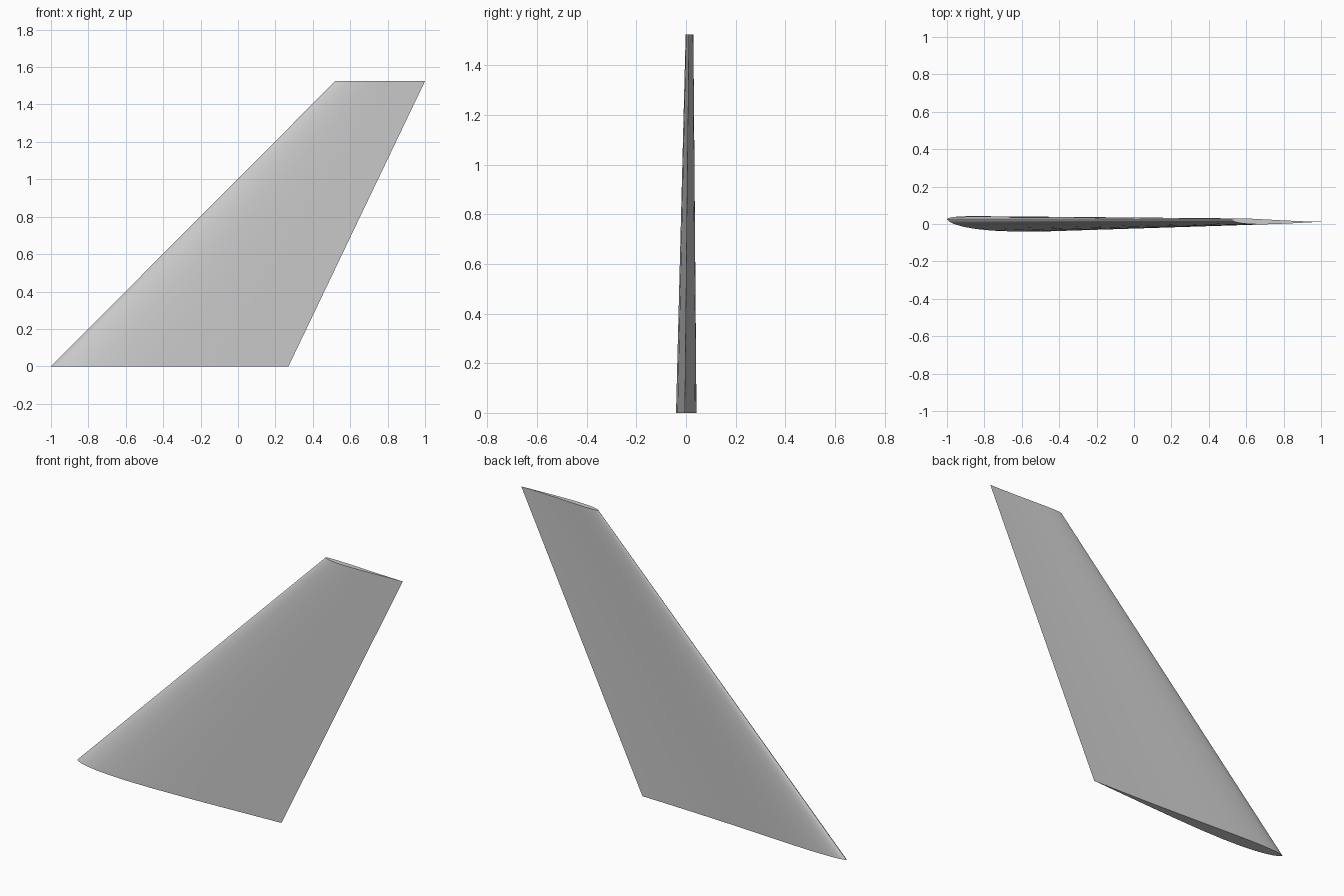
import bpy
import bmesh
from mathutils import Vector

cube = bpy.data.objects.get("Cube")
if cube:
    bpy.data.objects.remove(cube)

# Plain grey skin
grey = bpy.data.materials.new("grey")
grey.use_nodes = True
colour = (0.6, 0.6, 0.6, 1)
grey.diffuse_color = colour
grey.node_tree.nodes["Principled BSDF"].inputs["Base Color"].default_value = colour

# Cambered aerofoil for a chord of one: (distance from leading edge, offset)
BACK = [(0.006, 0.004), (0.02, 0.0075), (0.05, 0.0105), (0.1, 0.012), (0.17, 0.0115),
        (0.27, 0.007), (0.4, 0.0), (0.55, -0.0085), (0.7, -0.0155), (0.85, -0.021)]
FRONT = [(0.004, -0.006), (0.014, -0.014), (0.035, -0.023), (0.07, -0.033), (0.12, -0.042),
         (0.19, -0.049), (0.28, -0.053), (0.4, -0.053), (0.55, -0.048), (0.7, -0.041),
         (0.85, -0.033)]
SECTION = [(0, 0)] + FRONT + [(1, -0.025)] + BACK[::-1]


def ring(bm, lead, chord):
    """Place one aerofoil section with its leading edge at lead."""
    return [bm.verts.new(Vector(lead) + chord * Vector((d, o, 0))) for d, o in SECTION]


# Swept, tapered fin lofted from root section to tip section
bm = bmesh.new()
root = ring(bm, (-1, 0.027, 0), 1.27)
tip = ring(bm, (0.52, 0.024, 1.525), 0.48)
n = len(SECTION)
for i in range(n):
    j = (i + 1) % n
    bm.faces.new((root[i], root[j], tip[j], tip[i]))
bm.faces.new(root[::-1])
bm.faces.new(tip)
bmesh.ops.recalc_face_normals(bm, faces=bm.faces)

mesh = bpy.data.meshes.new("tail_fin")
bm.to_mesh(mesh)
bm.free()
mesh.materials.append(grey)
fin = bpy.data.objects.new("tail_fin", mesh)
bpy.context.collection.objects.link(fin)

# Smooth skin, crisp end caps and trailing edge
bpy.ops.object.select_all(action="DESELECT")
fin.select_set(True)
bpy.context.view_layer.objects.active = fin
bpy.ops.object.shade_smooth_by_angle(angle=0.9)
